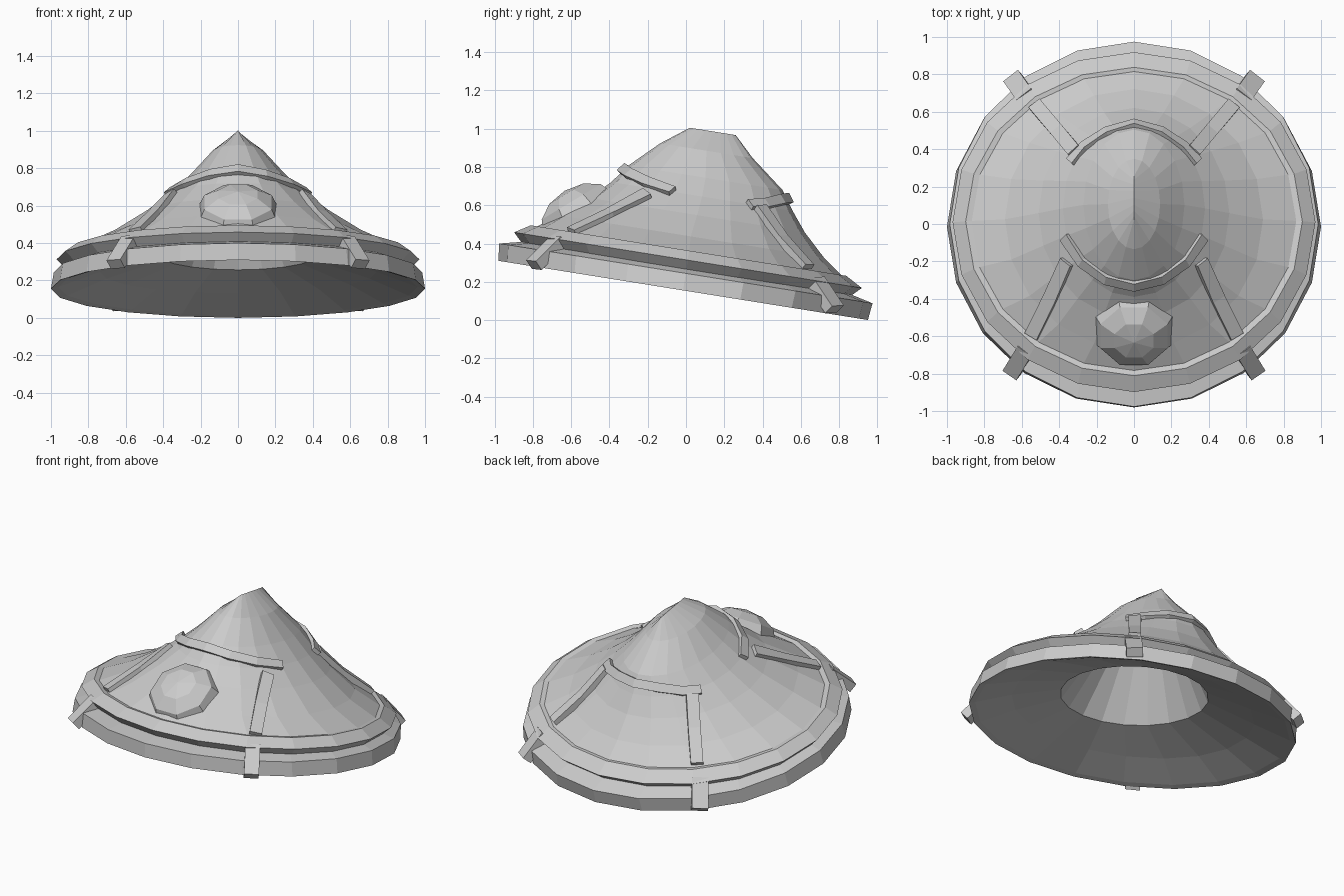
import bpy, bmesh, math
from mathutils import Vector, Matrix
from mathutils.bvhtree import BVHTree

if "Cube" in bpy.data.objects:
    bpy.data.objects.remove(bpy.data.objects["Cube"])

N = 20
TILT = Matrix.Translation((0, -0.015, 0.155)) @ Matrix.Rotation(-math.radians(9.1), 4, 'X')


def finish(bm, name):
    bmesh.ops.remove_doubles(bm, verts=bm.verts, dist=0.001)
    bmesh.ops.recalc_face_normals(bm, faces=bm.faces)
    me = bpy.data.meshes.new(name)
    bm.to_mesh(me)
    ob = bpy.data.objects.new(name, me)
    bpy.context.collection.objects.link(ob)
    return ob


def loft(name, rings):
    """Tilted stack of oval rings: (half width x, front y, back y, height)."""
    bm = bmesh.new()
    loops = []
    for rx, yf, yb, z in rings:
        loops.append([bm.verts.new(TILT @ Vector((
            rx * math.sin(2 * math.pi * i / N),
            (yf + yb) / 2 - (yb - yf) / 2 * math.cos(2 * math.pi * i / N), z)))
            for i in range(N)])
    for a, b in zip(loops, loops[1:]):
        for i in range(N):
            j = (i + 1) % N
            bm.faces.new((a[i], a[j], b[j], b[i]))
    finish(bm, name)
    return bm


def strip(name, pts, width, thick, tree=None, normal=None):
    """Rectangular bar along a path, seated on the crown when a tree is given."""
    P, nrm = [], []
    for p in map(Vector, pts):
        if tree:
            loc, n, _, _ = tree.find_nearest(p)
            P.append(loc)
            nrm.append(n if n.dot(loc - Vector((0, 0, 0.2))) > 0 else -n)
        else:
            P.append(p)
            nrm.append(Vector(normal))
    bm = bmesh.new()
    secs = []
    for i, p in enumerate(P):
        t = (P[min(i + 1, len(P) - 1)] - P[max(i - 1, 0)]).normalized()
        s = t.cross(nrm[i]).normalized()
        u = s.cross(t).normalized()
        secs.append([bm.verts.new(p + s * a * width / 2 + u * b * thick)
                     for a, b in ((-1, -0.5), (1, -0.5), (1, 1), (-1, 1))])
    for a, b in zip(secs, secs[1:]):
        for i in range(4):
            j = (i + 1) % 4
            bm.faces.new((a[i], a[j], b[j], b[i]))
    bm.faces.new(secs[0])
    bm.faces.new(secs[-1])
    finish(bm, name)


# Crown, ending in a short ridge
crown = loft("crown", [
    (.90, -.83, .83, .19), (.69, -.71, .70, .285), (.51, -.56, .58, .40),
    (.38, -.46, .50, .50), (.27, -.385, .43, .60), (.14, -.24, .25, .74),
    (0, -.10, .143, .845)])
crown.normal_update()
tree = BVHTree.FromBMesh(crown)

# Brim band, raised trim and hollow lining
loft("brim", [(.96, -.945, .945, .01), (1.0, -.978, .978, 0),
              (.985, -.988, .988, .09), (.90, -.86, .86, .12)])
loft("trim", [(.92, -.87, .87, .11), (.97, -.92, .92, .16),
              (.90, -.84, .83, .21), (.84, -.78, .77, .20)])
loft("lining", [(.96, -.945, .945, .01), (.74, -.74, .72, .09),
                (.42, -.50, .48, .18), (.25, -.30, .32, .48), (0, -.08, .12, .76)])

# Bands across the front and back of the crown
front_half = [(.37, -.07, .67), (.27, -.20, .71), (.15, -.30, .77)]
back_half = [(.34, .33, .60), (.28, .43, .62), (.15, .50, .63)]
for name, half, mid in (("front_band", front_half, (0, -.33, .79)),
                        ("back_band", back_half, (0, .53, .63))):
    strip(name, half + [mid] + [(-x, y, z) for x, y, z in reversed(half)],
          .055, .025, tree)

# Straps on the crown and clips over the brim
for s, side in ((1, "right"), (-1, "left")):
    strip("front_strap_" + side, [(s * .35, -.20, .65), (s * .45, -.40, .56),
                                  (s * .55, -.60, .47)], .075, .025, tree)
    strip("back_strap_" + side, [(s * .31, .38, .58), (s * .42, .51, .44),
                                 (s * .53, .64, .28)], .075, .03, tree)
    strip("front_clip_" + side, [(s * .57, -.66, .41), (s * .65, -.79, .28)],
          .09, .04, normal=(s * .4, -.5, .75))
    strip("back_clip_" + side, [(s * .57, .67, .20), (s * .64, .77, .05)],
          .10, .04, normal=(s * .5, .6, .6))

# Faceted front dome
bm = bmesh.new()
place = (Matrix.Translation((0, -.565, .56)) @ Matrix.Rotation(math.radians(31), 4, 'X')
         @ Matrix.Diagonal((.225, .225, .135, 1)) @ Matrix.Rotation(math.pi / 8, 4, 'Z'))
levels = []
for k in range(-1, 4):
    a = math.radians(k * 30)
    r, z = (1, -.2) if k < 0 else (math.cos(a), math.sin(a))
    levels.append([bm.verts.new(place @ Vector((r * math.cos(i * math.pi / 4),
                                               r * math.sin(i * math.pi / 4), z)))
                   for i in range(8)])
for a, b in zip(levels, levels[1:]):
    for i in range(8):
        j = (i + 1) % 8
        bm.faces.new((a[i], a[j], b[j], b[i]))
finish(bm, "front_dome")
